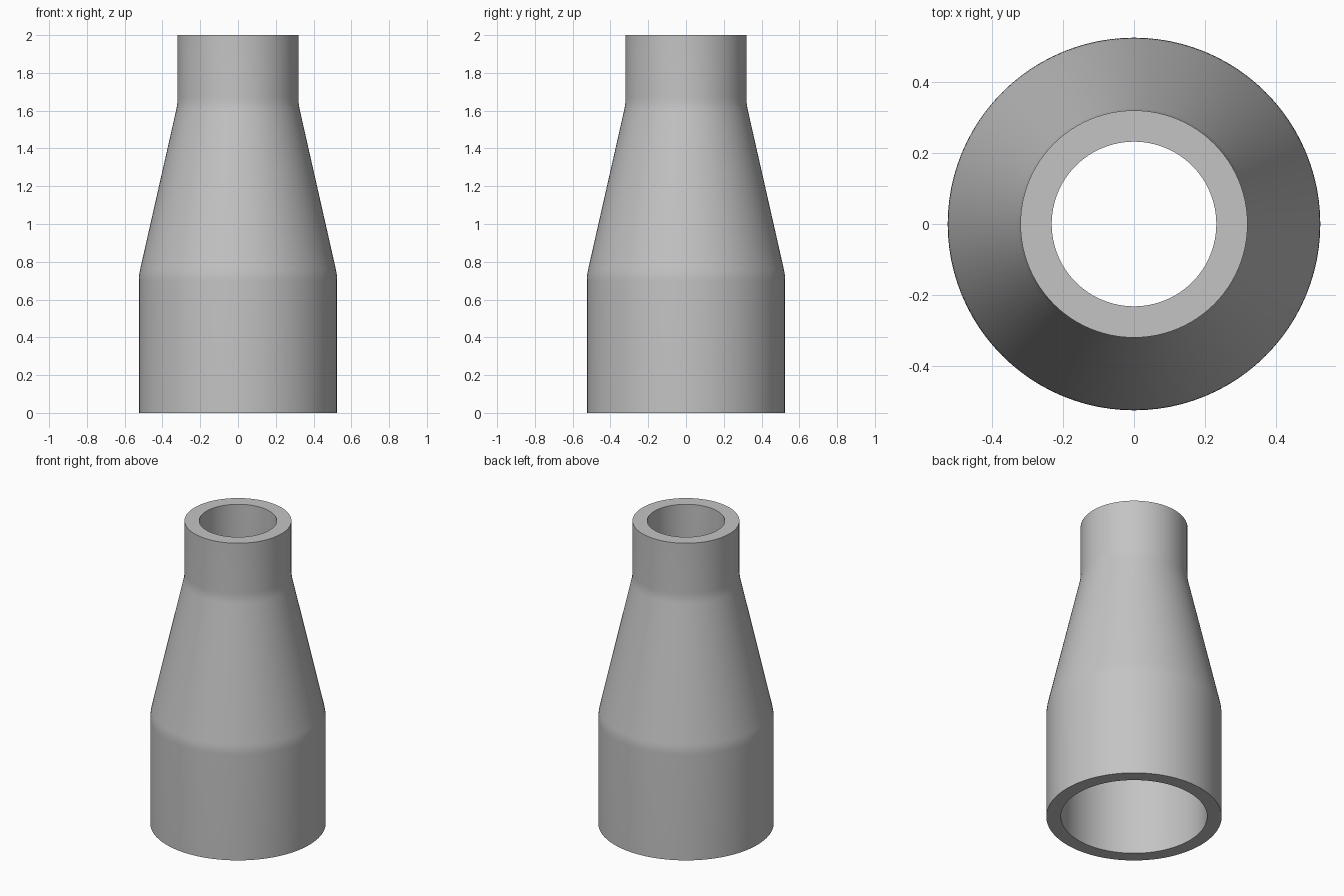
import bpy
import bmesh
import math
from mathutils import Vector

if "Cube" in bpy.data.objects:
    bpy.data.objects.remove(bpy.data.objects["Cube"], do_unlink=True)

SEGMENTS = 96


def make_material(name, color):
    mat = bpy.data.materials.new(name)
    mat.use_nodes = True
    mat.diffuse_color = color
    mat.node_tree.nodes["Principled BSDF"].inputs["Base Color"].default_value = color
    return mat


def fillet(before, corner, after, reach=0.035, steps=4):
    """Round a profile corner with a short quadratic curve."""
    c = Vector(corner)
    a = c + (Vector(before) - c).normalized() * reach
    b = c + (Vector(after) - c).normalized() * reach
    return [a.lerp(c, i / steps).lerp(c.lerp(b, i / steps), i / steps)
            for i in range(steps + 1)]


def wall(base_radius, neck_radius):
    """Profile (radius, height) of one wall: base, cone and neck."""
    p = [(base_radius, 0), (base_radius, 0.73), (neck_radius, 1.635), (neck_radius, 2)]
    return [Vector(p[0]), *fillet(*p[:3]), *fillet(*p[1:]), Vector(p[3])]


# Closed wall section: up the outside, down the bore
section = wall(0.525, 0.32) + wall(0.438, 0.232)[::-1]

# Revolve the section into a hollow tube
bm = bmesh.new()
rings = []
for i in range(SEGMENTS):
    t = math.tau * i / SEGMENTS
    rings.append([bm.verts.new((p.x * math.cos(t), p.x * math.sin(t), p.y)) for p in section])
for i, ring in enumerate(rings):
    following = rings[(i + 1) % SEGMENTS]
    for j in range(len(section)):
        k = (j + 1) % len(section)
        bm.faces.new((ring[j], following[j], following[k], ring[k]))
bmesh.ops.recalc_face_normals(bm, faces=bm.faces)
mesh = bpy.data.meshes.new("pipe_reducer")
bm.to_mesh(mesh)
bm.free()

reducer = bpy.data.objects.new("pipe_reducer", mesh)
bpy.context.collection.objects.link(reducer)
mesh.materials.append(make_material("plain grey", (0.55, 0.55, 0.55, 1)))

# Smooth the walls, keep the rims sharp
bpy.ops.object.select_all(action="DESELECT")
reducer.select_set(True)
bpy.context.view_layer.objects.active = reducer
bpy.ops.object.shade_smooth_by_angle(angle=math.radians(35))
